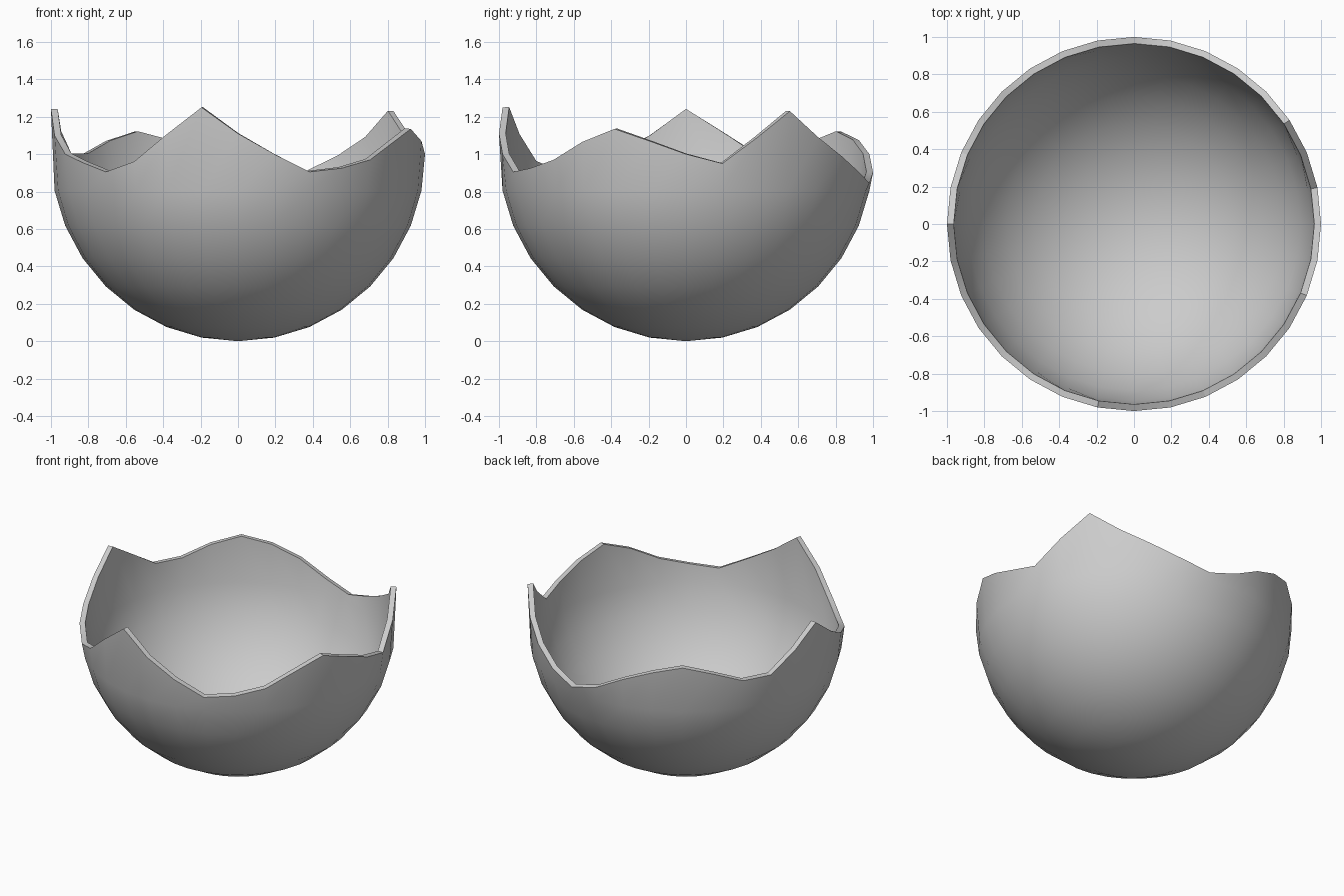
import bpy, bmesh
from math import sin, cos, pi

if "Cube" in bpy.data.objects:
    bpy.data.objects.remove(bpy.data.objects["Cube"])

SEG, RINGS = 32, 8

# Height of the broken rim at each meridian, counter-clockwise from +x
rim = [1.00, .95, 1.09, 1.23, 1.09, .99, .905, .845,
       .90, 1.00, 1.075, 1.12, 1.07, 1.00, 1.00, 1.12,
       1.24, 1.10, 1.00, .955, .905, .96, 1.105, 1.25,
       1.11, 1.00, .905, .925, .97, 1.065, 1.135, 1.07]

bm = bmesh.new()

# Half-sphere rings, the last one lifted to the jagged rim
pole = bm.verts.new((0, 0, 0))
rings = []
for i in range(1, RINGS + 1):
    a = i * pi / 2 / RINGS
    ring = []
    for k in range(SEG):
        t = 2 * pi * k / SEG
        z = rim[k] if i == RINGS else 1 - cos(a)
        ring.append(bm.verts.new((sin(a) * cos(t), sin(a) * sin(t), z)))
    rings.append(ring)

# Bottom fan and side quads
for k in range(SEG):
    n = (k + 1) % SEG
    bm.faces.new((pole, rings[0][n], rings[0][k]))
    for lo, hi in zip(rings, rings[1:]):
        bm.faces.new((lo[k], lo[n], hi[n], hi[k]))

me = bpy.data.meshes.new("broken_shell")
bm.to_mesh(me)
bm.free()
shell = bpy.data.objects.new("broken_shell", me)
bpy.context.collection.objects.link(shell)

# Wall thickness, inwards
bpy.context.view_layer.objects.active = shell
shell.select_set(True)
mod = shell.modifiers.new("wall", 'SOLIDIFY')
mod.thickness = 0.036
mod.offset = -1
bpy.ops.object.modifier_apply(modifier=mod.name)
bpy.ops.object.shade_smooth_by_angle(angle=pi / 6)
